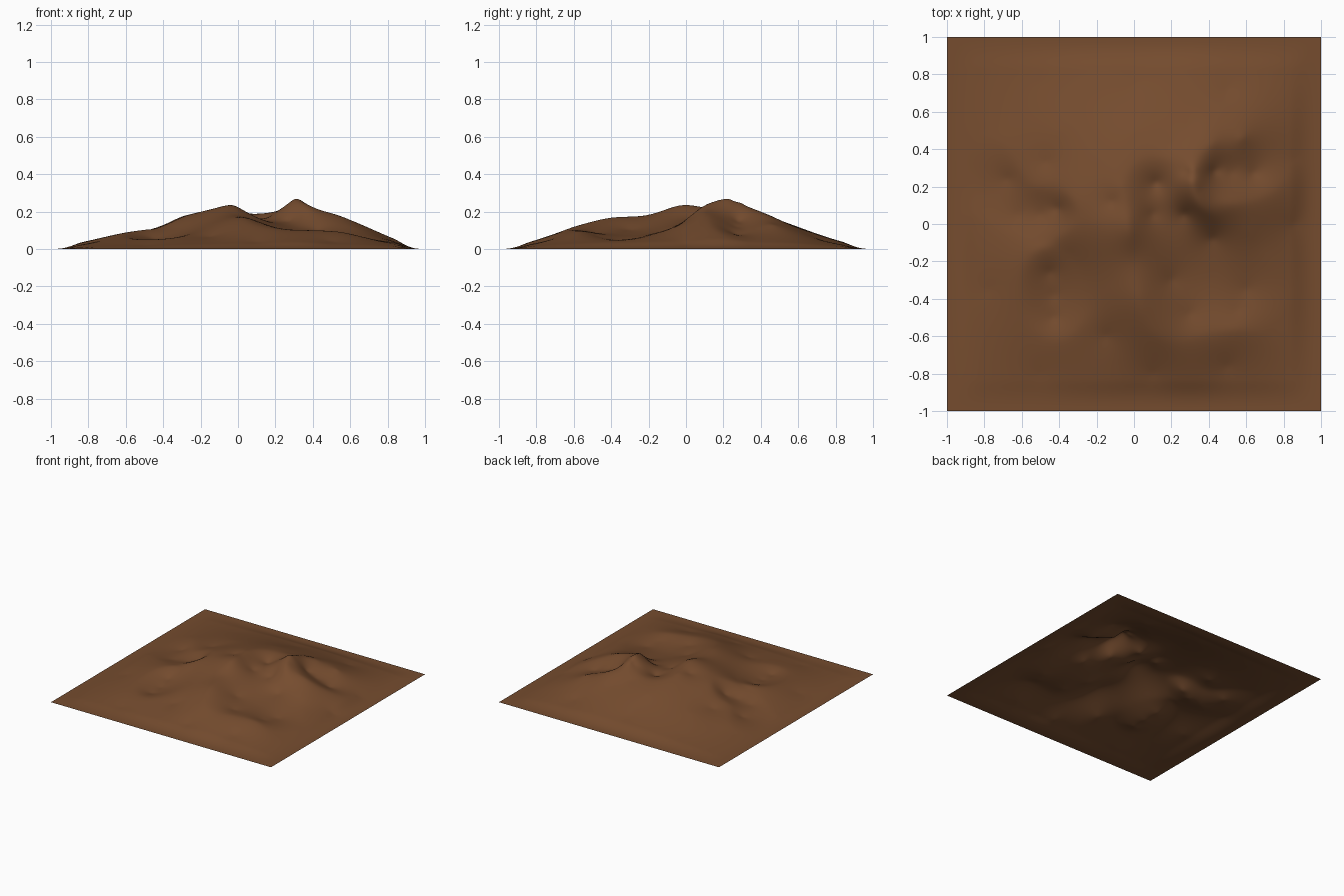
import bpy, bmesh, math
from mathutils import Vector

if "Cube" in bpy.data.objects:
    bpy.data.objects.remove(bpy.data.objects["Cube"])

N = 144  # grid cells per side

# Sharp crests as (x, y, height) guide points
basin_crest = [(-.07, .2, .215), (0, .32, .195), (.1, .36, .188), (.2, .34, .2), (.28, .28, .23),
               (.31, .23, .268), (.33, .14, .25), (.38, .07, .213), (.5, .03, .165), (.6, -.03, .125),
               (.69, -.13, .08), (.78, -.28, .048), (.82, -.43, .037), (.74, -.58, .047),
               (.55, -.56, .09), (.38, -.59, .1), (.2, -.63, .105), (.08, -.55, .133),
               (.03, -.4, .167), (0, -.2, .18), (-.025, -.03, .232), (-.04, .1, .222), (-.07, .2, .215)]
west_crest = [(-.8, .5, .03), (-.68, .4, .06), (-.55, .21, .083), (-.42, .2, .12), (-.32, .12, .165),
              (-.31, .01, .165), (-.44, -.08, .11), (-.6, -.08, .08), (-.85, .05, .03)]
east_crest = [(.42, .43, .178), (.34, .35, .215), (.31, .23, .268), (.42, .13, .215), (.55, .11, .175),
              (.7, .15, .11), (.8, .22, .065), (.86, .35, .03)]
# Oval crater rim, higher towards the hill
oval_crest = []
for i in range(25):
    a = i * math.tau / 24
    c, s = math.cos(a), math.sin(a)
    oval_crest.append((-.43 + .18 * c - .02 * s, -.37 + .25 * s, .08 + .012 * c + .027 * s))

# Hollow floors and open slopes
floors = [(.12, .22, .152), (.1, .05, .157), (.27, .05, .15), (.42, -.08, .1), (.2, -.3, .102),
          (.4, -.3, .073), (.6, -.35, .046), (.3, -.48, .086), (.55, -.46, .064), (.43, .28, .15),
          (.52, .27, .118), (.64, .27, .077), (-.41, .08, .092), (-.5, .05, .065), (-.62, .05, .048),
          (-.68, .24, .038), (-.43, -.38, .036), (-.43, -.5, .033), (-.45, -.26, .055)]
slopes = [(-.2, 0, .198), (-.12, .12, .2), (-.2, .3, .172), (0, .5, .153), (.3, .52, .145),
          (-.4, .5, .095), (-.47, .33, .087), (0, .75, .058), (-.5, .75, .035), (.5, .72, .05),
          (.58, .46, .13), (-.12, -.3, .15), (-.15, -.6, .065), (.1, -.8, .037), (-.5, -.8, .018),
          (.5, -.76, .04), (.86, 0, .028), (-.78, -.35, .035), (.2, .43, .175)]


def smooth_path(pts, step=.036):
    """Catmull-Rom samples through the guide points."""
    v = [Vector(p) for p in pts]
    v = [2 * v[0] - v[1]] + v + [2 * v[-1] - v[-2]]
    out = []
    for a, b, c, d in zip(v, v[1:], v[2:], v[3:]):
        n = max(1, round((c - b).length / step))
        for k in range(n):
            t = k / n
            out.append(.5 * (2 * b + (c - a) * t + (2 * a - 5 * b + 4 * c - d) * t * t
                             + (3 * b - a - 3 * c + d) * t ** 3))
    return out + [v[-2]]


# Gather the control points, dropping near duplicates
edge = [(x / 5, s, 0) for x in range(-5, 6) for s in (-1, 1)]
edge += [(s, y / 5, 0) for y in range(-4, 5) for s in (-1, 1)]
raw = [p for path in (basin_crest, east_crest, west_crest, oval_crest) for p in smooth_path(path)]
ctrl = []
for p in raw + floors + slopes + edge:
    if all(math.hypot(p[0] - q[0], p[1] - q[1]) > .022 for q in ctrl):
        ctrl.append(tuple(p))


def kernel(x, y, q):
    return math.sqrt((x - q[0]) ** 2 + (y - q[1]) ** 2 + .0001)


def solve(m):
    """Gaussian elimination on an augmented matrix."""
    n = len(m)
    for i in range(n):
        p = max(range(i, n), key=lambda r: abs(m[r][i]))
        m[i], m[p] = m[p], m[i]
        top = m[i]
        for r in range(i + 1, n):
            f = m[r][i] / top[i]
            row = m[r]
            m[r] = row[:i] + [u - f * w for u, w in zip(row[i:], top[i:])]
    x = [0] * n
    for i in reversed(range(n)):
        x[i] = (m[i][n] - sum(m[i][j] * x[j] for j in range(i + 1, n))) / m[i][i]
    return x


weights = solve([[kernel(p[0], p[1], q) for q in ctrl] + [p[2]] for p in ctrl])


def height(x, y):
    z = sum(w * kernel(x, y, q) for w, q in zip(weights, ctrl))
    t = 1
    for d in (1 - abs(x), 1 - abs(y)):
        d = max(0, min(1, d / .17))
        t *= d * d * (3 - 2 * d)
    return max(0, z) * t


# Terrain sheet
bm = bmesh.new()
bmesh.ops.create_grid(bm, x_segments=N, y_segments=N, size=1)
for v in bm.verts:
    v.co.z = height(v.co.x, v.co.y)
for f in bm.faces:
    f.smooth = True
mesh = bpy.data.meshes.new("hilly_terrain")
bm.to_mesh(mesh)
bm.free()
terrain = bpy.data.objects.new("hilly_terrain", mesh)
bpy.context.collection.objects.link(terrain)

# Earth colour
mat = bpy.data.materials.new("brown_earth")
mat.diffuse_color = (.18, .073, .028, 1)
mat.use_nodes = True
mat.node_tree.nodes["Principled BSDF"].inputs["Base Color"].default_value = mat.diffuse_color
mesh.materials.append(mat)
